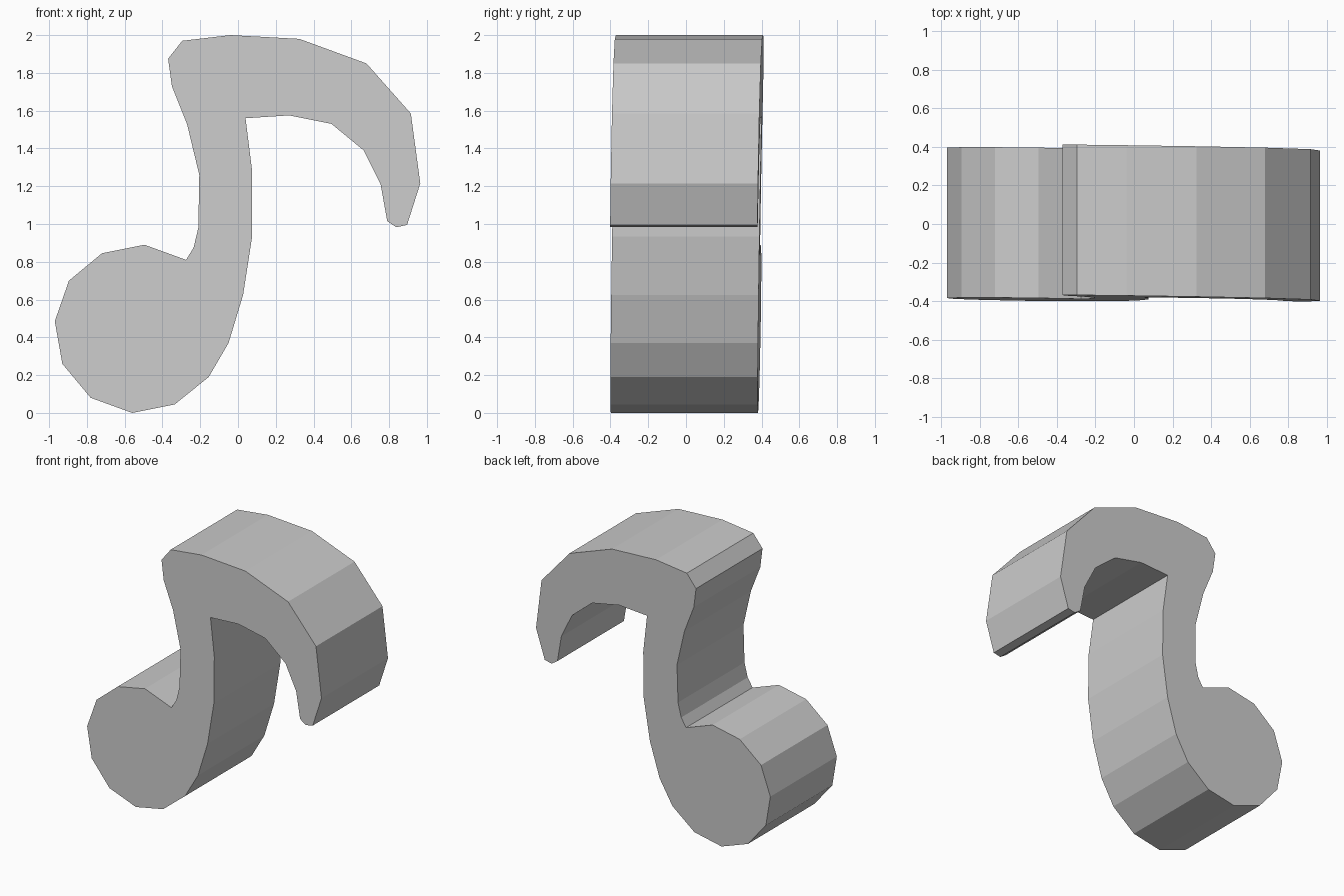
import bpy
import bmesh
from mathutils import Vector

cube = bpy.data.objects.get("Cube")
if cube:
    bpy.data.objects.remove(cube, do_unlink=True)

# Single grey material
grey = bpy.data.materials.new("light_grey")
grey.use_nodes = True
colour = (0.6, 0.6, 0.6, 1)
grey.diffuse_color = colour
grey.node_tree.nodes["Principled BSDF"].inputs["Base Color"].default_value = colour

# Outline (x, z), clockwise from the lowest point
round_head = [(-.56, 0), (-.78, .08), (-.93, .26), (-.97, .485), (-.895, .70),
              (-.72, .845), (-.495, .89), (-.275, .81)]
stem_left = [(-.235, .875), (-.21, .98), (-.205, 1.26), (-.27, 1.53), (-.35, 1.73)]
flag_top = [(-.37, 1.875), (-.295, 1.97), (-.04, 2), (.325, 1.98),
            (.68, 1.85), (.915, 1.585), (.965, 1.215)]
flag_tip = [(.895, .995), (.838, .983), (.79, 1.015)]
flag_under = [(.755, 1.21), (.665, 1.39), (.495, 1.53), (.27, 1.575), (.04, 1.56)]
stem_right = [(.075, 1.28), (.075, .935), (.027, .625), (-.05, .37),
              (-.155, .19), (-.335, .045)]
outline = round_head + stem_left + flag_top + flag_tip + flag_under + stem_right


def front_y(x, z):
    """The flat front leans very slightly off the vertical plane."""
    return -0.406 - 0.014 * x + 0.017 * z


# Extrude the outline straight back
depth = 0.78
bm = bmesh.new()
front = bm.faces.new([bm.verts.new((x, front_y(x, z), z)) for x, z in outline])
result = bmesh.ops.extrude_face_region(bm, geom=[front], use_keep_orig=True)
back_verts = [g for g in result["geom"] if isinstance(g, bmesh.types.BMVert)]
bmesh.ops.translate(bm, verts=back_verts, vec=Vector((0, depth, 0)))
bmesh.ops.recalc_face_normals(bm, faces=bm.faces)

mesh = bpy.data.meshes.new("music_note")
bm.to_mesh(mesh)
bm.free()
mesh.materials.append(grey)
note = bpy.data.objects.new("music_note", mesh)
bpy.context.collection.objects.link(note)
